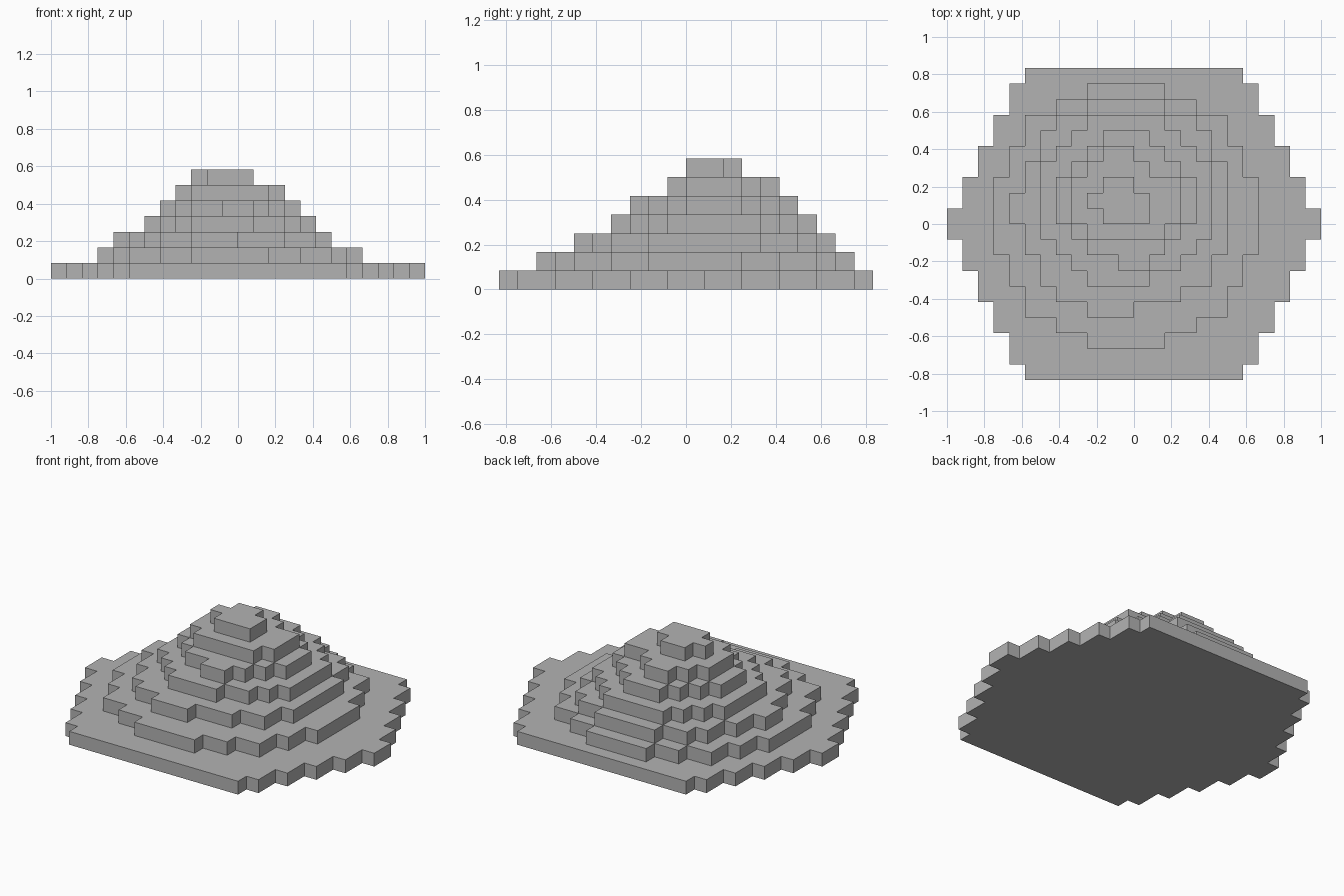
import bpy, bmesh

if "Cube" in bpy.data.objects:
    bpy.data.objects.remove(bpy.data.objects["Cube"])

CELL = 1 / 12  # one block of the stepped hill

# Each terrace: lowest y, then rows (depth, left x, right x) from front to back, in blocks
BASE = (-10, [(1, -7, 7), (2, -8, 8), (2, -9, 9), (2, -10, 10), (2, -11, 11),
              (2, -12, 12), (2, -11, 11), (2, -10, 10), (2, -9, 9), (2, -8, 8), (1, -7, 7)])
TERRACES = [
    BASE,
    (-8, [(1, -3, 2), (1, -5, 4), (2, -7, 6), (2, -8, 7), (5, -9, 8),
          (2, -8, 7), (2, -7, 6), (1, -5, 4), (1, -3, 2)]),
    (-6, [(1, -3, 0), (1, -5, 3), (2, -6, 5), (2, -7, 6), (2, -8, 6),
          (2, -7, 6), (2, -6, 5), (1, -5, 4), (1, -3, 2)]),
    (-4, [(1, -3, 1), (1, -4, 3), (1, -5, 4), (5, -6, 5), (1, -5, 4), (1, -4, 3), (1, -3, 2)]),
    (-3, [(1, -1, 1), (1, -3, 2), (1, -4, 3), (3, -5, 4), (1, -4, 3), (1, -3, 2), (1, -2, 1)]),
    (-1, [(1, -3, 2), (3, -4, 3), (1, -3, 1), (1, -2, 0)]),
    (0, [(1, -2, 1), (1, -3, 1), (1, -2, 0)]),
]

# Darker grey stone
stone = bpy.data.materials.new("dark_stone")
stone.diffuse_color = (0.45, 0.45, 0.45, 1)
stone.use_nodes = True
stone.node_tree.nodes["Principled BSDF"].inputs["Base Color"].default_value = stone.diffuse_color


def terrace(name, level, y, rows):
    # Walk up the right edge and back down the left edge, then extrude one block
    right, left = [], []
    for depth, x0, x1 in rows:
        right += [(x1, y), (x1, y + depth)]
        left += [(x0, y), (x0, y + depth)]
        y += depth
    outline = []
    for p in right + left[::-1]:
        if not outline or p != outline[-1]:
            outline.append(p)
    bm = bmesh.new()
    face = bm.faces.new([bm.verts.new((px * CELL, py * CELL, level * CELL)) for px, py in outline])
    top = bmesh.ops.extrude_face_region(bm, geom=[face], use_keep_orig=True)["geom"]
    bmesh.ops.translate(bm, vec=(0, 0, CELL),
                        verts=[v for v in top if isinstance(v, bmesh.types.BMVert)])
    bmesh.ops.recalc_face_normals(bm, faces=bm.faces)
    mesh = bpy.data.meshes.new(name)
    bm.to_mesh(mesh)
    bm.free()
    mesh.materials.append(stone)
    bpy.context.collection.objects.link(bpy.data.objects.new(name, mesh))


# Stack the terraces from the hexagonal base to the summit
for level, (y, rows) in enumerate(TERRACES):
    name = "hex_base" if level == 0 else "summit" if level == 6 else f"terrace_{level}"
    terrace(name, level, y, rows)
